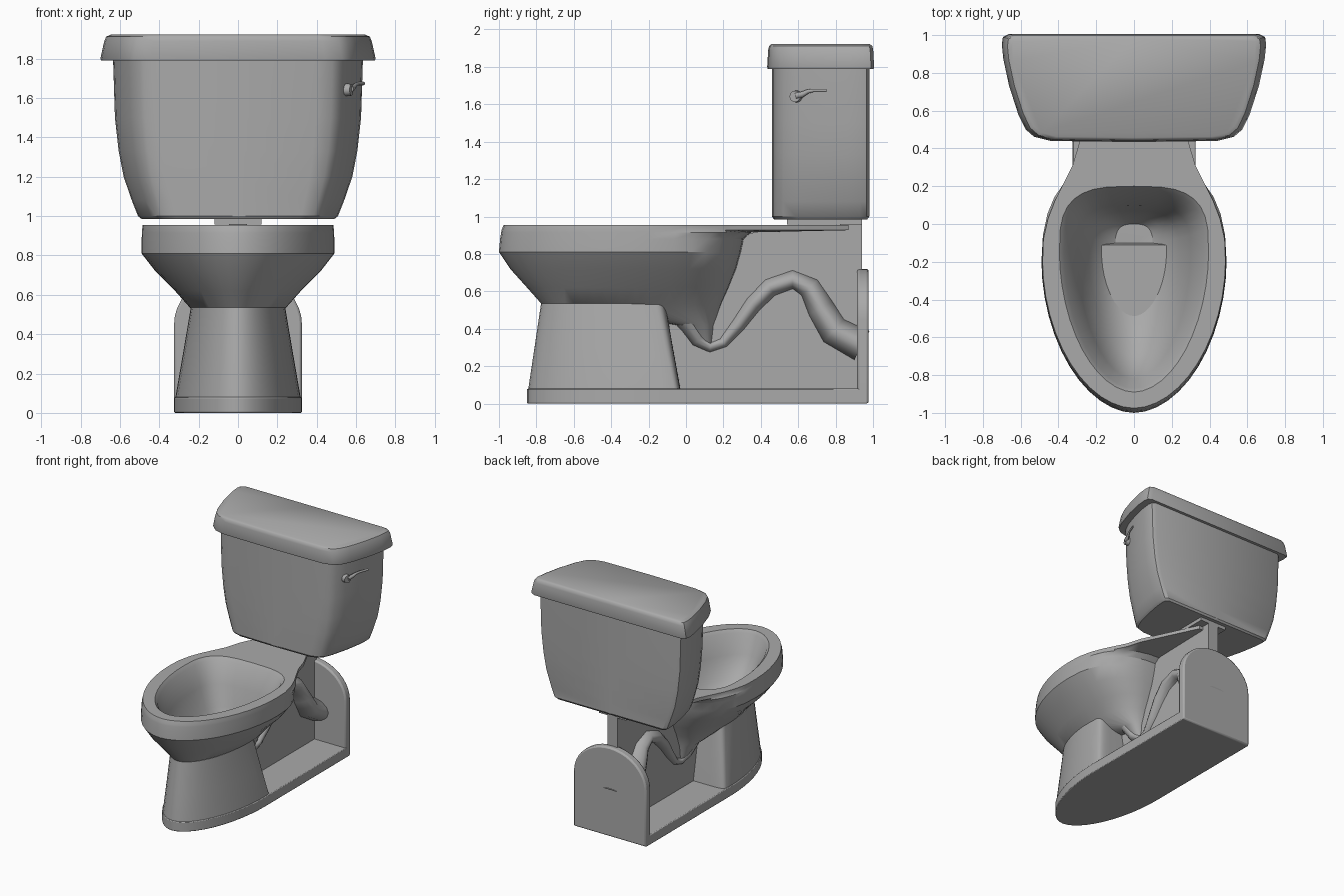
import bpy, bmesh, math
from mathutils import Vector

cube = bpy.data.objects.get("Cube")
if cube:
    bpy.data.objects.remove(cube, do_unlink=True)

GREY = (0.4, 0.4, 0.4, 1)
porcelain = bpy.data.materials.new("grey porcelain")
porcelain.use_nodes = True
porcelain.diffuse_color = GREY
porcelain.node_tree.nodes["Principled BSDF"].inputs["Base Color"].default_value = GREY


def finish(name, bm, bevel=0, angle=32):
    """Turn a bmesh into a shaded object, with optional rounded edges."""
    bmesh.ops.recalc_face_normals(bm, faces=bm.faces)
    mesh = bpy.data.meshes.new(name)
    bm.to_mesh(mesh)
    bm.free()
    obj = bpy.data.objects.new(name, mesh)
    bpy.context.collection.objects.link(obj)
    mesh.materials.append(porcelain)
    if bevel:
        mod = obj.modifiers.new("rounded edges", "BEVEL")
        mod.width, mod.segments, mod.limit_method = bevel, 2, "ANGLE"
    bpy.ops.object.select_all(action="DESELECT")
    obj.select_set(True)
    bpy.context.view_layer.objects.active = obj
    bpy.ops.object.shade_smooth_by_angle(angle=math.radians(angle))
    return obj


def loft(name, rings, **options):
    """Skin a stack of equal rings and cap both ends."""
    bm = bmesh.new()
    rows = [[bm.verts.new(p) for p in ring] for ring in rings]
    n = len(rows[0])
    for a, b in zip(rows, rows[1:]):
        for i in range(n):
            j = (i + 1) % n
            bm.faces.new((a[i], a[j], b[j], b[i]))
    bm.faces.new(rows[0])
    bm.faces.new(rows[-1])
    return finish(name, bm, **options)


def mirrored(half, z):
    """Close a half outline that starts and ends on x = 0."""
    full = half + [(-x, y) for x, y in half[-2:0:-1]]
    return [(x, y, z) for x, y in full]


FRONT, BACK = 12, 8


def egg_half(yf, yb, w, yc, back_power=2.5, front_power=1.9):
    pts = []
    for i in range(FRONT + BACK + 1):
        if i <= FRONT:
            t, p, end = math.pi / 2 * (1 - i / FRONT), front_power, yf
        else:
            t, p, end = math.pi / 2 * (i - FRONT) / BACK, back_power, yb
        c, s = max(math.cos(t), 0), math.sin(t)
        c = 0 if c < 1e-6 else c
        pts.append((w * c ** (2 / p), yc + (end - yc) * s ** (2 / p)))
    return pts


def egg(z, yf, yb, w, yc=-0.2, back_power=2.5):
    return mirrored(egg_half(yf, yb, w, yc, back_power), z)


def box(name, x, y, z, bevel=0):
    """Box centred on x = 0, from y and z ranges."""
    corners = [(-x, y[0]), (x, y[0]), (x, y[1]), (-x, y[1])]
    return loft(name, [[(a, b, h) for a, b in corners] for h in z], bevel=bevel)


def tube(name, path, x_scale, sides=14):
    """Oval tube along a path of (x, y, z, radius)."""
    rings = []
    for i, (x, y, z, r) in enumerate(path):
        a, b = path[max(i - 1, 0)], path[min(i + 1, len(path) - 1)]
        up = Vector((0, a[2] - b[2], b[1] - a[1])).normalized()
        ring = []
        for k in range(sides):
            t = 2 * math.pi * k / sides
            ring.append(Vector((x + r * x_scale * math.cos(t), y, z)) + up * r * math.sin(t))
        rings.append(ring)
    return loft(name, rings, angle=50)


# Bowl: outside rings, rim with the tapering rear deck, then the inside
neck = [(0.48, -0.08), (0.455, 0.03), (0.42, 0.12), (0.375, 0.21),
        (0.325, 0.31), (0.29, 0.43), (0.08, 0.87), (0, 0.87)]


def rim(z, yf, w):
    return mirrored(egg_half(yf, 0.3, w, -0.2)[:FRONT + 1] + neck, z)


loft("bowl", [
    egg(0.30, 0.05, 0.14, 0.06, 0.1),
    egg(0.42, -0.06, 0.15, 0.12, 0.05),
    egg(0.53, -0.77, 0.19, 0.24),
    egg(0.62, -0.85, 0.23, 0.32),
    egg(0.72, -0.94, 0.27, 0.42),
    egg(0.81, -1.0, 0.295, 0.49),
    egg(0.88, -0.994, 0.31, 0.49),
    egg(0.915, -0.988, 0.35, 0.488),
    rim(0.927, -0.986, 0.488),
    rim(0.955, -0.975, 0.484),
    egg(0.955, -0.89, 0.2, 0.395, -0.15, 3.2),
    egg(0.93, -0.87, 0.18, 0.37, -0.15, 3.2),
    egg(0.78, -0.82, 0.10, 0.30, -0.15, 3.2),
    egg(0.62, -0.70, 0.07, 0.24, -0.15, 3),
    egg(0.52, -0.45, 0.03, 0.16, -0.15, 3),
    egg(0.48, -0.28, 0.0, 0.1, -0.12, 3)])

# Pedestal under the bowl
loft("pedestal", [
    egg(0.01, -0.85, -0.02, 0.325, -0.12, 7),
    egg(0.08, -0.843, -0.03, 0.318, -0.12, 7),
    egg(0.3, -0.81, -0.07, 0.28, -0.18, 7),
    egg(0.535, -0.775, -0.11, 0.24, -0.25, 7)])

# Floor base, rounded at the front
base_front = egg_half(-0.85, 0, 0.325, -0.12)[:FRONT + 1]
base_half = base_front + [(0.325, 0.97), (0, 0.97)]
loft("floor_base", [mirrored(base_half, z) for z in (0, 0.08)], bevel=0.006)

# Arched back plate
arch = [(-0.325, 0), (0.325, 0)]
arch += [(0.325 * math.cos(math.pi * i / 20), 0.45 + 0.27 * math.sin(math.pi * i / 20))
         for i in range(21)]
loft("back_plate", [[(x, y, z) for x, z in arch] for y in (0.915, 0.977)], bevel=0.012)

# Central web between bowl, base and back plate
web = [(-0.1, 0.05), (0.94, 0.05), (0.94, 0.96), (0.5, 0.945), (0.3, 0.9),
       (0.22, 0.75), (0.14, 0.52), (-0.1, 0.45)]
loft("central_web", [[(x, y, z) for y, z in web] for x in (-0.045, 0.045)])

# Winding drain passage
drain = [(0.02, 0.44, 0.07), (0.07, 0.34, 0.05), (0.13, 0.3, 0.035), (0.2, 0.325, 0.036),
         (0.28, 0.42, 0.045), (0.36, 0.53, 0.052), (0.45, 0.62, 0.056), (0.57, 0.663, 0.056),
         (0.66, 0.62, 0.065), (0.72, 0.51, 0.077), (0.79, 0.39, 0.085), (0.94, 0.31, 0.09)]
tube("drain_passage", [(0, y, z, r) for y, z, r in drain], 1.9)

# Tank mount
box("tank_mount", 0.12, (0.54, 0.94), (0.957, 1.0))

# Tank and lid share one plan outline
plan = [(0, 0.98), (0.60, 0.98), (0.63, 0.965), (0.635, 0.93), (0.628, 0.86), (0.60, 0.73),
        (0.555, 0.59), (0.52, 0.52), (0.48, 0.485), (0.40, 0.465), (0, 0.46)]


def plan_ring(z, sx, sy=1):
    return mirrored([(x * sx, 0.72 + (y - 0.72) * sy) for x, y in plan], z)


loft("tank", [plan_ring(z, s, t) for z, s, t in (
    (0.985, 0.77, 0.96), (1.0, 0.80, 1), (1.08, 0.85, 1), (1.2, 0.915, 1),
    (1.33, 0.955, 1), (1.5, 0.985, 1), (1.8, 1, 1))])
loft("tank_lid", [plan_ring(z, s, t) for z, s, t in (
    (1.79, 1.095, 1.09), (1.8, 1.102, 1.1), (1.89, 1.07, 1.08),
    (1.912, 1.055, 1.06), (1.922, 1.02, 1.01))], angle=40)

# Flush handle: round hub and bent lever on the tank's left side
bm = bmesh.new()
bmesh.ops.create_cone(bm, cap_ends=True, segments=16, radius1=0.034, radius2=0.03, depth=0.05)
hub = finish("handle_hub", bm)
hub.rotation_euler = Vector((0.95, -0.32, 0)).to_track_quat("Z", "Y").to_euler()
hub.location = (0.553, 0.59, 1.642)
tube("handle_lever", [(0.572, 0.585, 1.645, 0.018), (0.583, 0.62, 1.652, 0.016),
                      (0.598, 0.65, 1.668, 0.011), (0.612, 0.68, 1.674, 0.009),
                      (0.638, 0.75, 1.674, 0.009)], 0.9, 8)
